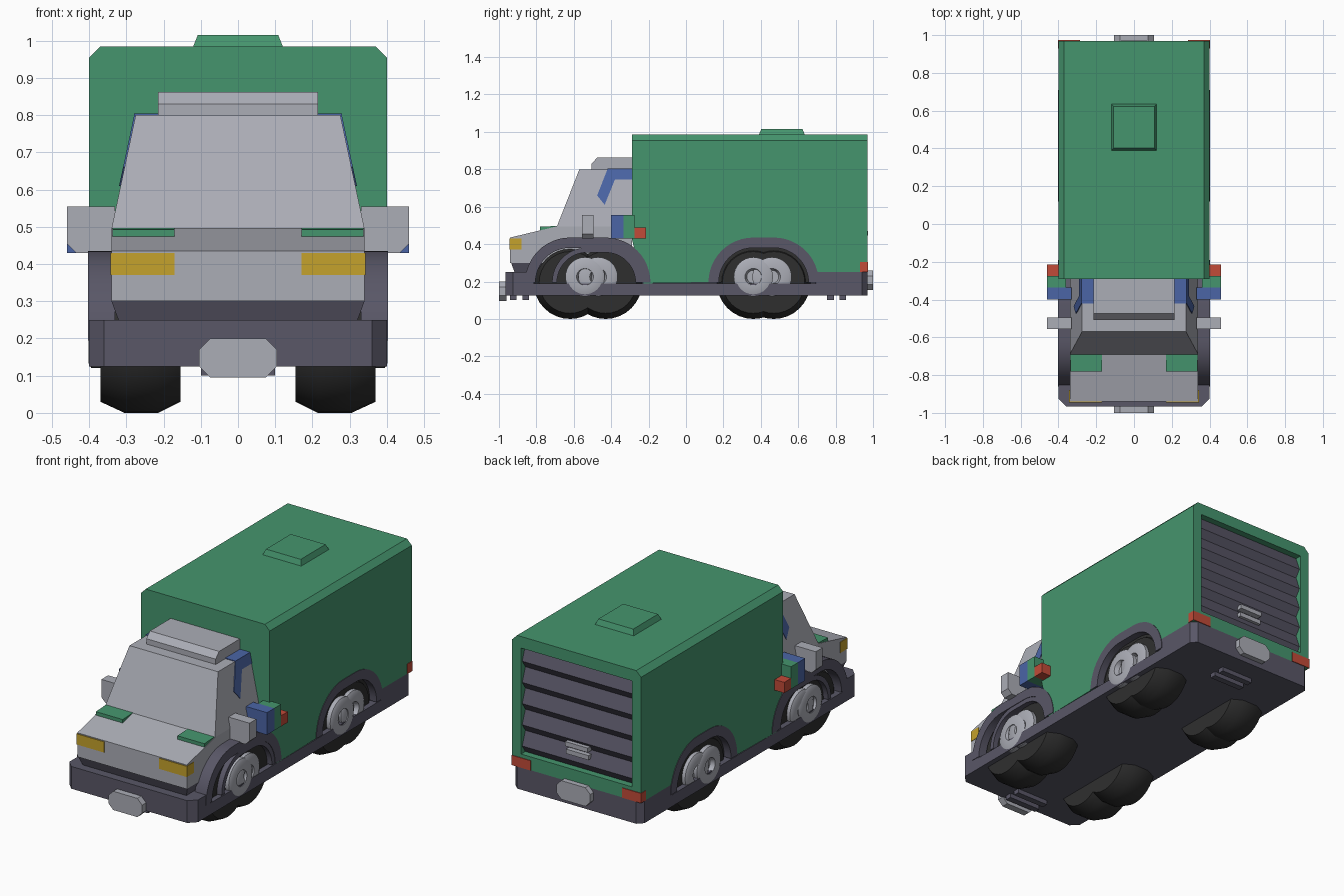
import bpy, bmesh, math
from mathutils import Vector

if "Cube" in bpy.data.objects:
    bpy.data.objects.remove(bpy.data.objects["Cube"], do_unlink=True)


def material(name, r, g, b):
    m = bpy.data.materials.new(name)
    m.use_nodes = True
    m.diffuse_color = (r, g, b, 1)
    m.node_tree.nodes["Principled BSDF"].inputs["Base Color"].default_value = (r, g, b, 1)
    return m


GREEN = material("green paint", .06, .30, .155)
GREY = material("light grey", .41, .42, .47)
DARK = material("dark slate", .10, .095, .135)
BLACK = material("black rubber", .028, .028, .028)
YELLOW = material("yellow lamp", .56, .36, .025)
BLUE = material("blue trim", .07, .13, .38)
RED = material("red lamp", .54, .07, .04)


def finish(name, bm, mat, smooth=False):
    bmesh.ops.recalc_face_normals(bm, faces=bm.faces)
    me = bpy.data.meshes.new(name)
    bm.to_mesh(me)
    bm.free()
    me.materials.append(mat)
    ob = bpy.data.objects.new(name, me)
    bpy.context.collection.objects.link(ob)
    if smooth:
        bpy.ops.object.select_all(action='DESELECT')
        ob.select_set(True)
        bpy.context.view_layer.objects.active = ob
        bpy.ops.object.shade_smooth_by_angle(angle=math.radians(30))
    return ob


def prism(name, pts, axis, lo, hi, mat, smooth=False, shape=None):
    """Extrude a 2D outline along an axis; shape may then move each vertex."""
    place = {'X': lambda u, v: (lo, u, v), 'Y': lambda u, v: (u, lo, v),
             'Z': lambda u, v: (u, v, lo)}[axis]
    bm = bmesh.new()
    face = bm.faces.new([bm.verts.new(place(u, v)) for u, v in pts])
    new = bmesh.ops.extrude_face_region(bm, geom=[face])["geom"]
    step = Vector([hi - lo if a == axis else 0 for a in "XYZ"])
    bmesh.ops.translate(bm, vec=step, verts=[g for g in new if isinstance(g, bmesh.types.BMVert)])
    if shape:
        for v in bm.verts:
            shape(v.co)
    return finish(name, bm, mat, smooth)


def box(name, x, y, z, mat):
    rect = [(x[0], y[0]), (x[1], y[0]), (x[1], y[1]), (x[0], y[1])]
    return prism(name, rect, 'Z', z[0], z[1], mat)


def pair(x0, x1):
    """The same span on the left and on the right."""
    return (("left", x0, x1), ("right", -x0, -x1))


def lathe(name, profile, y, z, mat):
    """Spin an (x, radius) profile about a wheel axle."""
    bm = bmesh.new()
    vs = [bm.verts.new((x, y, z + r)) for x, r in profile]
    es = [bm.edges.new(p) for p in zip(vs, vs[1:])]
    bmesh.ops.spin(bm, geom=vs + es, cent=(0, y, z), axis=(1, 0, 0),
                   angle=math.tau, steps=32, use_duplicate=False)
    bmesh.ops.remove_doubles(bm, verts=bm.verts, dist=1e-4)
    return finish(name, bm, mat, True)


AXLE = .195


def arch(c1, c2, r, n=12):
    """Stretched half circle from front to back."""
    out = []
    for c, start in ((c1, math.pi), (c2, math.pi / 2)):
        for i in range(n + 1):
            a = start - i * math.pi / 2 / n
            out.append((c + r * math.cos(a), AXLE + r * math.sin(a)))
    return out


# Chassis
def deck(y0, y1, c0, c1):
    return [(-.4, y0 + c0), (-.4 + c0, y0), (.4 - c0, y0), (.4, y0 + c0),
            (.4, y1 - c1), (.4 - c1, y1), (c1 - .4, y1), (-.4, y1 - c1)]


prism("chassis", deck(-.965, .97, .04, .03), 'Z', .125, .19, DARK)
prism("front_bumper", deck(-.965, -.81, .04, .005), 'Z', .19, .25, DARK)
prism("rear_bumper", deck(.69, .97, .005, .03), 'Z', .19, .25, DARK)
box("chassis_core", (-.3, .3), (-.9, .7), (.19, .25), DARK)
for tag, y in (("front", -.92), ("front_inner", -.855), ("rear_inner", .775), ("rear", .84)):
    box(tag + "_hook", (-.1, .1), (y - .02, y + .015), (.1, .126), DARK)


# Bumper plates
def octagon(w, z0, z1, c):
    return [(-w, z0 + c), (c - w, z0), (w - c, z0), (w, z0 + c),
            (w, z1 - c), (w - c, z1), (c - w, z1), (-w, z1 - c)]


prism("front_plate", octagon(.105, .095, .2, .03), 'Y', -1, -.96, GREY)
prism("rear_plate", octagon(.105, .155, .26, .03), 'Y', .965, 1, GREY)

# Cargo box with an open rear frame
roof = [(-.4, .43), (.4, .43), (.4, .955), (.37, .985), (-.37, .985), (-.4, .955)]
prism("cargo_box", roof, 'Y', -.29, .925, GREEN, True)
skirt = [(-.23, .19), (-.29, .43), (.925, .43), (.925, .25), (.69, .25)]
skirt += arch(.36, .47, .21)[::-1]
prism("cargo_skirt", skirt, 'X', -.4, .4, GREEN)
prism("rear_frame_top", [(-.4, .92), (.4, .92)] + roof[2:], 'Y', .925, .97, GREEN)
box("rear_frame_sill", (-.4, .4), (.925, .97), (.25, .325), GREEN)
for side, a, b in pair(.345, .4):
    box(side + "_rear_post", (a, b), (.925, .97), (.325, .92), GREEN)
for side, a, b in pair(.285, .403):
    box(side + "_tail_lamp", (a, b), (.93, .974), (.25, .305), RED)

# Roller door
SLATS = 5
h = (.92 - .325) / SLATS
for i in range(SLATS):
    z = .325 + i * h
    prism(f"door_slat_{i + 1}", [(.92, z), (.932, z), (.96, z + h * .35), (.932, z + h), (.92, z + h)],
          'X', -.345, .345, DARK)
box("door_handle", (-.07, .07), (.94, .972), (.445, .47), GREY)
box("door_handle_base", (-.07, .07), (.93, .965), (.40, .425), GREY)


# Roof hatch
def taper_hatch(co):
    if co.z > 1:
        co.x *= .9
        co.y = .5125 + (co.y - .5125) * .9


prism("roof_hatch", [(-.12, .39), (.12, .39), (.12, .635), (-.12, .635)],
      'Z', .985, 1.015, GREEN, shape=taper_hatch)


# Cab
def cab_half(z):
    return .34 - .065 * (z - .495) / .305


def lean(co):
    co.x = math.copysign(cab_half(co.z), co.x)


def tuck(co):
    if co.z < .28:
        co.x *= .94
        co.y += .02


prism("cab_lower", [(-.94, .3), (-.94, .435), (-.69, .495), (-.29, .495), (-.29, .3)],
      'X', -.34, .34, GREY)
prism("cab_upper", [(-.69, .495), (-.57, .8), (-.29, .8), (-.29, .495)],
      'X', -.34, .34, GREY, shape=lean)
prism("cab_base", [(-.34, -.935), (.34, -.935), (.34, -.25), (-.34, -.25)],
      'Z', .245, .3, DARK, shape=tuck)
prism("roof_fairing", [(-.505, .8), (-.505, .83), (-.475, .862), (-.29, .862), (-.29, .8)],
      'X', -.215, .215, GREY)

# Cab trim, mirrors and lamps
window = [(-.42, .8), (-.29, .8), (-.29, .745), (-.38, .745), (-.435, .61), (-.475, .66)]
for side, s in (("left", 1), ("right", -1)):
    def onto_cab(co, s=s):
        co.x = s * (cab_half(co.z) + co.x)

    prism(side + "_window_trim", window, 'X', -.002, .004, BLUE, shape=onto_cab)
    box(side + "_roof_trim", (s * .215, s * .279), (-.42, -.29), (.798, .804), BLUE)
    box(side + "_headlamp", (s * .17, s * .343), (-.944, -.88), (.37, .43), YELLOW)
    prism(side + "_hood_vent", [(-.78, .465), (-.78, .493), (-.69, .497), (-.69, .465)],
          'X', s * .17, s * .337, GREEN)
    prism(side + "_mirror", [(s * .33, .43), (s * .435, .43), (s * .46, .455), (s * .46, .555), (s * .33, .555)],
          'Y', -.555, -.495, GREY)
    box(side + "_blue_block", (s * .33, s * .46), (-.4, -.335), (.43, .555), BLUE)
    box(side + "_green_block", (s * .36, s * .46), (-.335, -.275), (.43, .555), GREEN)
    box(side + "_red_block", (s * .38, s * .46), (-.275, -.215), (.43, .49), RED)

    # Fenders and wheels
    for axle, c1, c2, hubs in (("front", -.62, -.43, (-.54, -.47)), ("rear", .36, .47, (.36, .46))):
        name = f"{side}_{axle}"
        ring = arch(c1, c2, .24) + arch(c1, c2, .185)[::-1]
        prism(name + "_fender", ring, 'X', s * .33, s * .403, DARK, True)
        if axle == "rear":
            prism(name + "_wheel_well", arch(c1, c2, .215), 'X', s * .25, s * .36, BLACK)
        else:
            rib = arch(-.53, -.43, .186) + arch(-.53, -.43, .16)[::-1]
            prism(name + "_fender_rib", rib, 'X', s * .34, s * .4, DARK, True)
        for i, c in enumerate((c1, c2)):
            tyre = [(.155, 0), (.155, .165), (.215, .195), (.305, .195), (.37, .165), (.37, 0)]
            lathe(f"{name}_tyre_{i + 1}", [(s * x, r) for x, r in tyre], c, AXLE, BLACK)
        for i, c in enumerate(hubs):
            x = .402 - i * .004
            hub = [(.36, .105), (x - .008, .105), (x, .09), (x, .045), (x - .025, .035), (x - .025, 0)]
            lathe(f"{name}_hub_{i + 1}", [(s * u, r) for u, r in hub], c, AXLE + .03, GREY)
